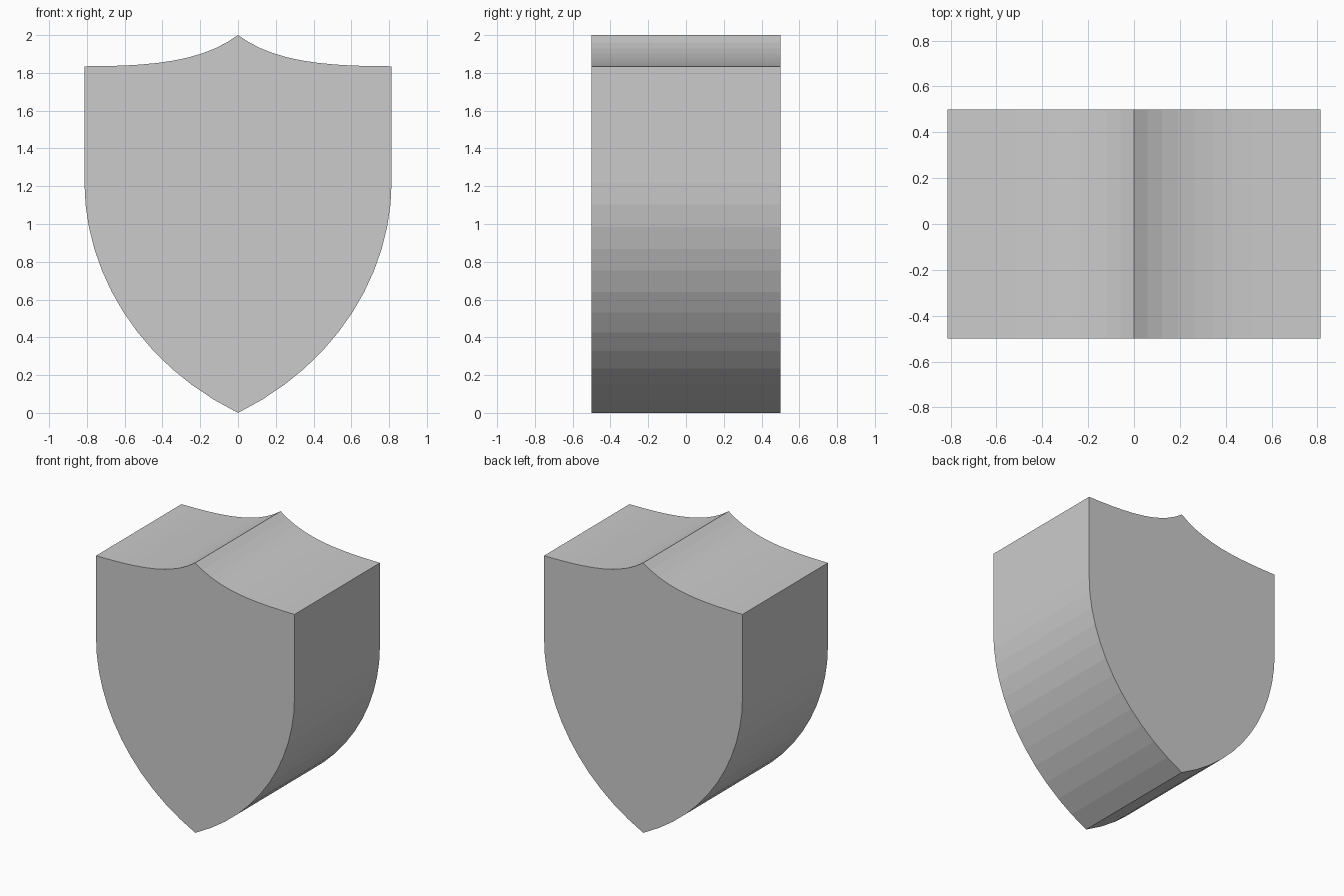
import bpy
import bmesh
from mathutils import Vector
from mathutils.geometry import interpolate_bezier

if "Cube" in bpy.data.objects:
    bpy.data.objects.remove(bpy.data.objects["Cube"])

DEPTH = 1.0


def curve(points, segments):
    pts = [Vector((x, 0, z)) for x, z in points]
    return [(p.x, p.z) for p in interpolate_bezier(*pts, segments + 1)]


# Right half outline: scooped top edge, straight side, curve to the bottom point
top = curve([(0, 2), (0.19, 1.86), (0.45, 1.835), (0.813, 1.835)], 10)
side = curve([(0.813, 1.22), (0.813, 0.75), (0.53, 0.26), (0, 0)], 12)
right = top + side
outline = right + [(-x, z) for x, z in reversed(right[1:-1])]

# Shield face extruded from front to back
bm = bmesh.new()
face = bm.faces.new([bm.verts.new((x, -DEPTH / 2, z)) for x, z in outline])
result = bmesh.ops.extrude_face_region(bm, geom=[face], use_keep_orig=True)
moved = [v for v in result["geom"] if isinstance(v, bmesh.types.BMVert)]
bmesh.ops.translate(bm, verts=moved, vec=(0, DEPTH, 0))
bmesh.ops.recalc_face_normals(bm, faces=bm.faces)

mesh = bpy.data.meshes.new("shield")
bm.to_mesh(mesh)
bm.free()
shield = bpy.data.objects.new("shield", mesh)
bpy.context.collection.objects.link(shield)
